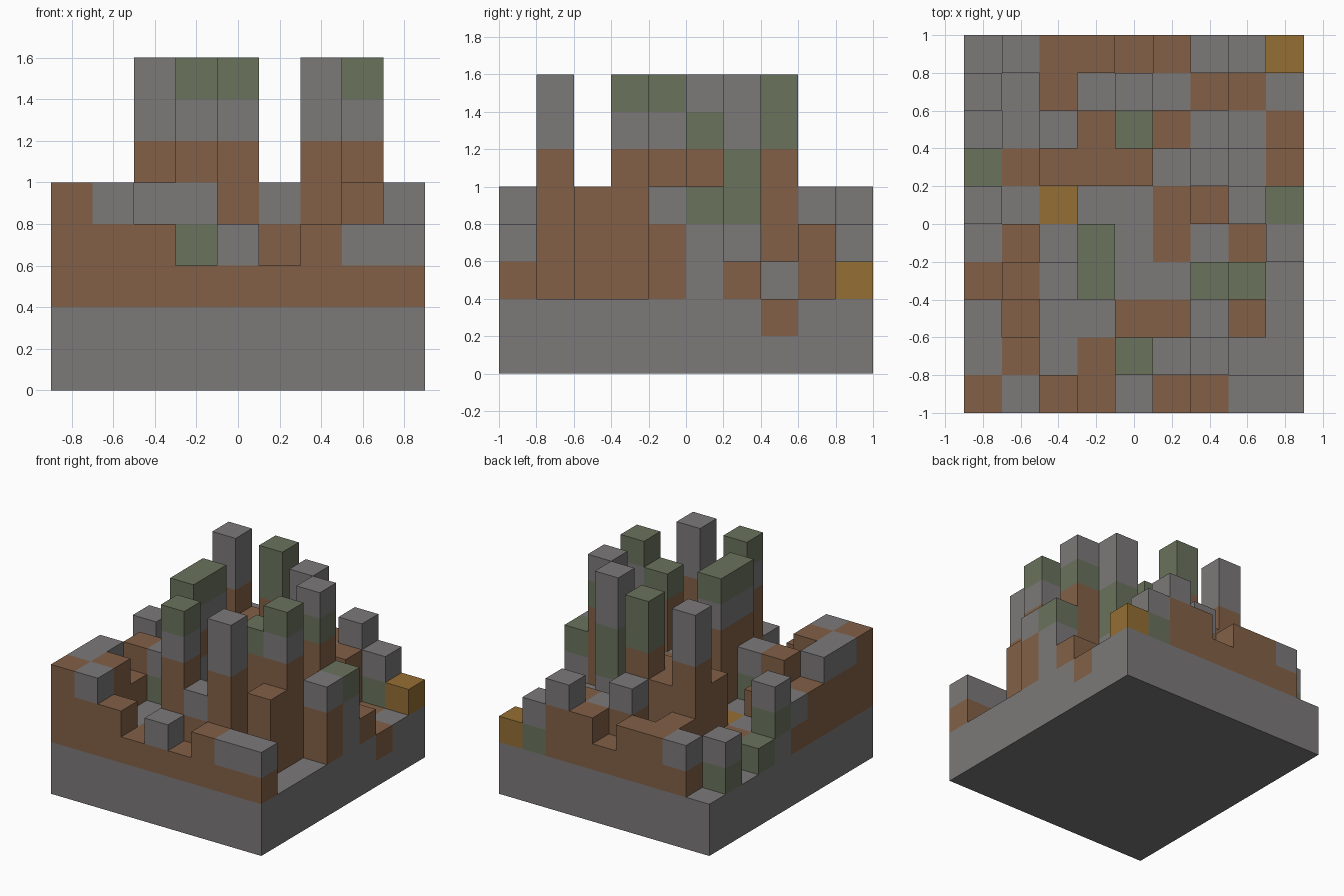
import bpy
import bmesh
from mathutils import Vector

cube = bpy.data.objects.get("Cube")
if cube:
    bpy.data.objects.remove(cube, do_unlink=True)

CELL = 0.2

# Column heights in cells, front row first, each row from -x to +x
HEIGHTS = """
554343444
553385822
543344352
455844782
443844445
533444585
335554833
238583322
434354422
244434543
""".split()

# Top block of each column: s stone, b soil, m moss, o ore
TOPS = """
bsbbsbbss
sbsbmssss
sbssbbsbs
bbsmssmms
sbsmsbsbs
ssosssbsm
mbbbbsssb
sssbmbssb
ssbsssbbs
ssbbbbsso
""".split()
TOPS[5] = "ssossbbsm"

# Blocks below the top that differ from the layer they lie in
SPECIAL = {
    (7, 9, 2): "m", (0, 8, 2): "m", (0, 5, 3): "m", (0, 5, 2): "s",
    (8, 5, 2): "s", (8, 5, 3): "s", (7, 5, 6): "m", (4, 7, 6): "m",
    (6, 6, 5): "m", (6, 6, 4): "m", (6, 6, 3): "s",
    (2, 3, 3): "m", (3, 3, 3): "m", (3, 3, 4): "s",
}

COLOURS = {
    "s": ("stone_grey", (0.2, 0.19, 0.19, 1)),
    "b": ("soil_brown", (0.225, 0.118, 0.063, 1)),
    "m": ("moss_green", (0.143, 0.171, 0.107, 1)),
    "o": ("ore_gold", (0.3, 0.158, 0.035, 1)),
}
KEYS = list(COLOURS)
NX, NY = len(HEIGHTS[0]), len(HEIGHTS)


def make_material(name, colour):
    mat = bpy.data.materials.new(name)
    mat.use_nodes = True
    mat.diffuse_color = colour
    mat.node_tree.nodes["Principled BSDF"].inputs["Base Color"].default_value = colour
    return mat


MATERIALS = [make_material(*COLOURS[k]) for k in KEYS]


def solid(x, y, z):
    return 0 <= x < NX and 0 <= y < NY and 0 <= z < int(HEIGHTS[y][x])


def block_kind(x, y, z):
    if z == int(HEIGHTS[y][x]) - 1:
        return TOPS[y][x]
    layer = "b" if 2 <= z < 6 else "s"
    return SPECIAL.get((x, y, z), layer)


def add_block(bm, x, y, z):
    """Add only the outward faces of one block."""
    centre = Vector((x + 0.5 - NX / 2, y + 0.5 - NY / 2, z + 0.5)) * CELL
    for axis in range(3):
        for sign in (-1, 1):
            normal = Vector((0, 0, 0))
            normal[axis] = sign
            if solid(x + int(normal.x), y + int(normal.y), z + int(normal.z)):
                continue
            u = Vector((0, 0, 0))
            u[(axis + 1) % 3] = 1
            v = normal.cross(u)
            ring = [normal + u + v, normal - u + v, normal - u - v, normal + u - v]
            face = bm.faces.new([bm.verts.new(centre + p * CELL / 2) for p in ring])
            face.material_index = KEYS.index(block_kind(x, y, z))


def build_layers(name, low, high):
    bm = bmesh.new()
    for y in range(NY):
        for x in range(NX):
            for z in range(low, min(high, int(HEIGHTS[y][x]))):
                add_block(bm, x, y, z)
    bmesh.ops.remove_doubles(bm, verts=bm.verts, dist=0.001)
    mesh = bpy.data.meshes.new(name)
    bm.to_mesh(mesh)
    bm.free()
    for mat in MATERIALS:
        mesh.materials.append(mat)
    bpy.context.collection.objects.link(bpy.data.objects.new(name, mesh))


# Bedrock slab, uneven ground, and the tall pillars rising from it
build_layers("bedrock_slab", 0, 2)
build_layers("ground_blocks", 2, 5)
build_layers("pillar_blocks", 5, 8)
